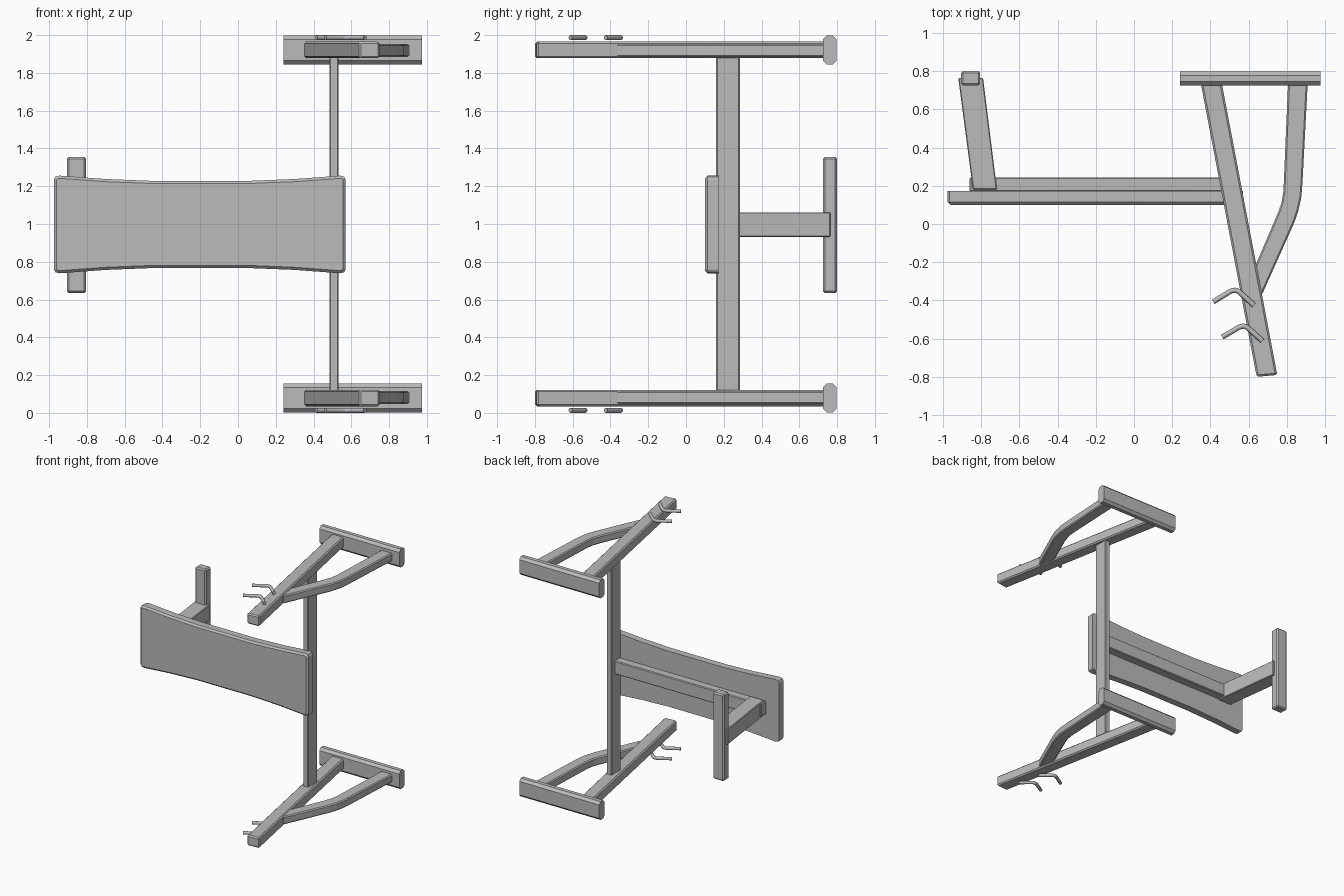
import bpy, bmesh, math

if "Cube" in bpy.data.objects:
    bpy.data.objects.remove(bpy.data.objects["Cube"])

steel = bpy.data.materials.new("grey_steel")
steel.diffuse_color = (0.5, 0.5, 0.5, 1)
steel.use_nodes = True
steel.node_tree.nodes["Principled BSDF"].inputs["Base Color"].default_value = steel.diffuse_color

# Extrusion axis -> how (a, b, depth) maps to x, y, z
AXES = {'x': lambda a, b, c: (c, a, b),
        'y': lambda a, b, c: (a, c, b),
        'z': lambda a, b, c: (a, b, c)}


def prism(name, outline, c0, c1, axis='z', bevel=0.0, rim=0.0):
    """Extrude an outline from c0 to c1; bevel all sharp edges, or only the c0 rim."""
    bm = bmesh.new()
    place = AXES[axis]
    near = [bm.verts.new(place(a, b, c0)) for a, b in outline]
    far = [bm.verts.new(place(a, b, c1)) for a, b in outline]
    cap = bm.faces.new(near)
    bm.faces.new(far[::-1])
    n = len(outline)
    for i in range(n):
        j = (i + 1) % n
        bm.faces.new((near[j], near[i], far[i], far[j]))
    bmesh.ops.recalc_face_normals(bm, faces=bm.faces)
    if rim:
        bmesh.ops.bevel(bm, geom=list(cap.edges), offset=rim, segments=1,
                        profile=0.5, affect='EDGES')
    mesh = bpy.data.meshes.new(name)
    bm.to_mesh(mesh)
    bm.free()
    mesh.materials.append(steel)
    obj = bpy.data.objects.new(name, mesh)
    bpy.context.collection.objects.link(obj)
    if bevel:
        mod = obj.modifiers.new("edge_bevel", 'BEVEL')
        mod.width = bevel
        mod.segments = 1
        mod.limit_method = 'ANGLE'
        mod.angle_limit = math.radians(50)
    return obj


def rect(a0, a1, b0, b1):
    return [(a0, b0), (a1, b0), (a1, b1), (a0, b1)]


def rod(name, points, radius, z):
    """Bent round rod lying flat at height z, with a softened elbow."""
    curve = bpy.data.curves.new(name, 'CURVE')
    curve.dimensions = '3D'
    curve.bevel_depth = radius
    curve.bevel_resolution = 2
    curve.use_fill_caps = True
    (ax, ay), (bx, by), (cx, cy) = points
    path = [(ax, ay)]
    for i in range(5):                      # elbow as a short quadratic arc
        t = i / 4
        p0 = (bx + (ax - bx) * 0.25, by + (ay - by) * 0.25)
        p2 = (bx + (cx - bx) * 0.25, by + (cy - by) * 0.25)
        path.append(tuple((1 - t) ** 2 * p0[k] + 2 * t * (1 - t) * (bx, by)[k]
                          + t * t * p2[k] for k in (0, 1)))
    path.append((cx, cy))
    spline = curve.splines.new('POLY')
    spline.points.add(len(path) - 1)
    for p, (x, y) in zip(spline.points, path):
        p.co = (x, y, z, 1)
        p.radius = 1
    curve.materials.append(steel)
    obj = bpy.data.objects.new(name, curve)
    bpy.context.collection.objects.link(obj)


# Two mirrored side frames, about z = 1
for side, m in (("lower", lambda z: z), ("upper", lambda z: 2 - z)):
    # Slanted main upright
    prism(side + "_upright", [(0.347, 0.75), (0.457, 0.75), (0.75, -0.79), (0.642, -0.80)],
          *sorted((m(0.035), m(0.122))), bevel=0.010)
    # Bent brace behind the upright
    prism(side + "_brace",
          [(0.807, 0.75), (0.91, 0.75), (0.882, 0.22), (0.876, 0.14), (0.86, 0.07), (0.84, 0.01),
           (0.67, -0.37), (0.60, -0.30), (0.75, 0.05), (0.772, 0.11), (0.782, 0.17)],
          *sorted((m(0.048), m(0.115))), bevel=0.008)
    # Foot bar with chamfered long edges
    c, y0, y1, z0, z1 = 0.02, 0.725, 0.797, 0.003, 0.155
    prism(side + "_foot",
          [(y0 + c, m(z0)), (y1 - c, m(z0)), (y1, m(z0 + c)), (y1, m(z1 - c)),
           (y1 - c, m(z1)), (y0 + c, m(z1)), (y0, m(z1 - c)), (y0, m(z0 + c))],
          0.24, 0.975, 'x')
    # Bar hooks on the outside face
    rod(side + "_hook_inner", [(0.415, -0.407), (0.53, -0.337), (0.627, -0.425)], 0.0135, m(0.0135))
    rod(side + "_hook_outer", [(0.462, -0.592), (0.575, -0.525), (0.672, -0.612)], 0.0135, m(0.0135))

# Crossbar joining the side frames
prism("crossbar", rect(0.484, 0.532, 0.16, 0.285), 0.11, 1.89, bevel=0.006)

# Rail under the pad, leg and T-shaped foot
prism("pad_rail", rect(-0.86, 0.49, 0.17, 0.243), 0.945, 1.055, bevel=0.006)
prism("leg", [(-0.92, 0.765), (-0.79, 0.765), (-0.717, 0.18), (-0.843, 0.18)],
      0.932, 1.062, bevel=0.005)
prism("leg_foot", rect(-0.905, -0.805, 0.725, 0.80), 0.635, 1.355, bevel=0.010)

# Waisted pad with rounded corners and a chamfered front rim
top = [(-0.975, 1.235), (-0.967, 1.25), (-0.945, 1.256), (-0.7, 1.238), (-0.45, 1.228),
       (0.05, 1.228), (0.3, 1.238), (0.54, 1.256), (0.562, 1.25), (0.57, 1.235)]
outline = top + [(x, 1.995 - z) for x, z in reversed(top)]
prism("pad", outline, 0.10, 0.172, 'y', rim=0.014)
